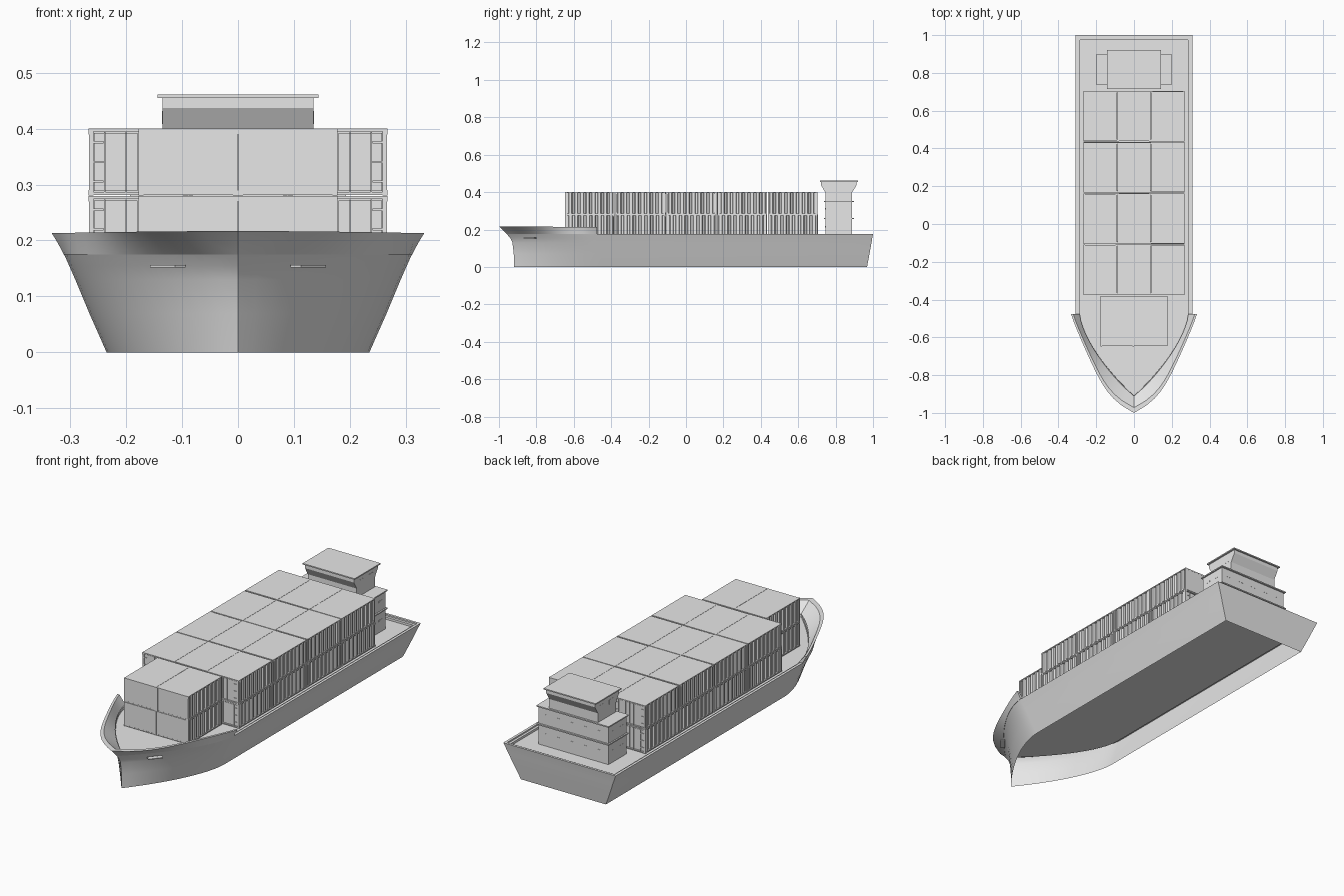
import bpy, bmesh, math, random
from mathutils import Matrix

if "Cube" in bpy.data.objects:
    bpy.data.objects.remove(bpy.data.objects["Cube"])

random.seed(4)
grey = bpy.data.materials.new("light_grey")
grey.diffuse_color = (0.8, 0.8, 0.8, 1)
grey.use_nodes = True
grey.node_tree.nodes["Principled BSDF"].inputs["Base Color"].default_value = grey.diffuse_color


def add_object(name, bm, smooth=False):
    bmesh.ops.recalc_face_normals(bm, faces=bm.faces)
    me = bpy.data.meshes.new(name)
    bm.to_mesh(me)
    bm.free()
    me.materials.append(grey)
    ob = bpy.data.objects.new(name, me)
    bpy.context.collection.objects.link(ob)
    if smooth:
        bpy.ops.object.select_all(action='DESELECT')
        ob.select_set(True)
        bpy.context.view_layer.objects.active = ob
        bpy.ops.object.shade_smooth_by_angle(angle=math.radians(25))
    return ob


def box(bm, x0, x1, y0, y1, z0, z1, rot=0):
    m = (Matrix.Translation(((x0 + x1) / 2, (y0 + y1) / 2, (z0 + z1) / 2))
         @ Matrix.Rotation(rot, 4, 'Z')
         @ Matrix.Diagonal((x1 - x0, y1 - y0, z1 - z0, 1)))
    bmesh.ops.create_cube(bm, size=1, matrix=m)


def prism(bm, pts, axis, a, b):
    """Extrude a 2D outline along an axis: 'x' takes (y, z), 'z' takes (x, y)."""
    put = (lambda p, t: (t, p[0], p[1])) if axis == 'x' else (lambda p, t: (p[0], p[1], t))
    lo = [bm.verts.new(put(p, a)) for p in pts]
    hi = [bm.verts.new(put(p, b)) for p in pts]
    n = len(pts)
    bm.faces.new(lo)
    bm.faces.new(hi)
    for i in range(n):
        bm.faces.new((lo[i], lo[(i + 1) % n], hi[(i + 1) % n], hi[i]))


def bow_curve(w, y0, tip, blunt=0.0, n=14):
    """Bow outline round the stem; blunt=1 gives straight sides and a wide nose."""
    half = []
    for i in range(n + 1):
        u = i / n
        narrow = 1 - u ** 1.6
        wide = 1 - .7 * u ** 1.1 - .3 * u ** 8
        half.append((w * (narrow + blunt * (wide - narrow)), y0 + (tip - y0) * u))
    return half + [(-x, y) for x, y in half[-2::-1]]


# Hull shell, open underneath: flared side, rail and sunken deck as stacked outlines
bm = bmesh.new()
rings = []
for z, w, stern, y0, tip in ((0, .235, .968, -.45, -.92),
                             (.07, .266, .981, -.46, -.921),
                             (.13, .291, .992, -.47, -.928),
                             (.155, .302, .996, -.475, -.94),
                             (.175, .311, 1.0, -.475, -.958),
                             (.175, .298, .988, -.475, -.925),
                             (.168, .298, .988, -.475, -.922),
                             (.168, .286, .975, -.475, -.912),
                             (.157, .286, .975, -.475, -.91)):
    pts = [(w, stern)] + bow_curve(w, y0, tip) + [(-w, stern)]
    rings.append([bm.verts.new((x, y, z)) for x, y in pts])
for a, b in zip(rings, rings[1:]):
    for i in range(len(a)):
        j = (i + 1) % len(a)
        bm.faces.new((a[i], a[j], b[j], b[i]))
bm.faces.new(rings[-1])
add_object("hull", bm, True)

# Flared bulwark round the bow
bm = bmesh.new()
loops = []
for z, w, tip, blunt in ((.175, .3115, -.9585, 0), (.195, .322, -.976, .5),
                         (.213, .333, -1.0, 1), (.213, .322, -.972, 1),
                         (.172, .288, -.91, .2)):
    rise = .004 if z > .2 else 0
    loops.append([bm.verts.new((x, y, z + rise * max(0, (-y - .475) / .525)))
                  for x, y in bow_curve(w, -.477, tip, blunt)])
for k in range(len(loops)):
    a, b = loops[k], loops[(k + 1) % len(loops)]
    for i in range(len(a) - 1):
        bm.faces.new((a[i], a[i + 1], b[i + 1], b[i]))
for end in (0, -1):
    bm.faces.new([l[end] for l in loops])
add_object("bow_bulwark", bm, True)

# Anchors lying in the bow flare
for s, side in ((1, "right"), (-1, "left")):
    bm = bmesh.new()
    box(bm, s * .126 - .012, s * .126 + .012, -.87, -.80, .152, .156, -s * math.radians(40))
    add_object("anchor_" + side, bm)

# Cargo container: corrugated walls, frame, corner blocks and doors
W, L, H = .0885, .1325, .1195
bm = bmesh.new()
ribs, side = 8, []
pitch = (2 * L - .016) / ribs
for i in range(ribs):
    y = -L + .008 + i * pitch
    side += [(W - .009, y), (W - .009, y + pitch * .3),
             (W - .002, y + pitch * .42), (W - .002, y + pitch * .88)]
side.append((W - .009, L - .008))
prism(bm, side + [(-x, y) for x, y in side[::-1]], 'z', .004, H - .003)
for z0, z1 in ((.001, .006), (H - .005, H)):             # floor and roof
    box(bm, -W, W, -L, L, z0, z1)
for sx in (-1, 1):
    for sy in (-1, 1):
        x, y = sx * (W - .004), sy * (L - .004)
        box(bm, x - .004, x + .004, y - .004, y + .004, .004, H - .004)
        for z in (.005, H - .005):
            box(bm, x - .0043, x + .0043, y - .0043, y + .0043, z - .005, z + .005)
box(bm, -W + .006, W - .006, -L + .0005, -L + .01, .005, H - .005)  # plain end
for s in (-1, 1):                                        # door leaves and bars
    xs = sorted((s * .0015, s * (W - .009)))
    box(bm, *xs, L - .01, L - .004, .008, H - .008)
    for x in (.022, .06):
        box(bm, s * x - .0012, s * x + .0012, L - .005, L - .001, .006, H - .006)
    for z in (.025, .06, .095):
        xs = sorted((s * .062, s * (W - .002)))
        box(bm, *xs, L - .005, L - .001, z - .002, z + .002)
first = add_object("container", bm)
container_mesh = first.data
bpy.data.objects.remove(first)

# Stacks: two columns at the bow, three columns in the four rows behind
for row in range(5):
    columns = (-.0892, .0892) if row == 0 else (-.1782, 0, .1782)
    for ci, x in enumerate(columns):
        for tier in range(2):
            ob = bpy.data.objects.new(f"container_{row}_{ci}_{tier}", container_mesh)
            turned = row > 0 and (ci != 1)
            if row > 1:
                turned = random.random() < .5
            ob.location = (x, -.513 + .271 * row + random.uniform(-.002, .002),
                           .16 + .1205 * tier)
            ob.rotation_euler.z = math.pi if turned else 0
            bpy.context.collection.objects.link(ob)

# Deckhouse with two overhanging deck slabs
bm = bmesh.new()
box(bm, -.193, .193, .745, .888, .157, .346)
for z in (.256, .346):
    box(bm, -.2, .2, .738, .897, z, z + .006)
add_object("deckhouse", bm)

# Bridge flaring fore and aft, with its roof
bm = bmesh.new()
prism(bm, [(.745, .35), (.888, .35), (.888, .398), (.912, .437), (.912, .457),
           (.722, .457), (.722, .437), (.745, .398)], 'x', -.135, .135)
add_object("bridge", bm)
bm = bmesh.new()
box(bm, -.144, .144, .716, .92, .455, .461)
add_object("bridge_roof", bm)

# Small windows as thin plates
bm = bmesh.new()
for z in (.215, .31):
    for i in range(5):
        x = -.15 + i * .075
        for y in (.745, .888):
            box(bm, x - .014, x + .014, y - .0008, y + .0008, z - .004, z + .004)
    for y in (.785, .848):
        for x in (-.193, .193):
            box(bm, x - .0008, x + .0008, y - .012, y + .012, z - .004, z + .004)
for x in (-.135, .135):
    for y in (.78, .853):
        box(bm, x - .0008, x + .0008, y - .02, y + .02, .408, .432)
add_object("windows", bm)
